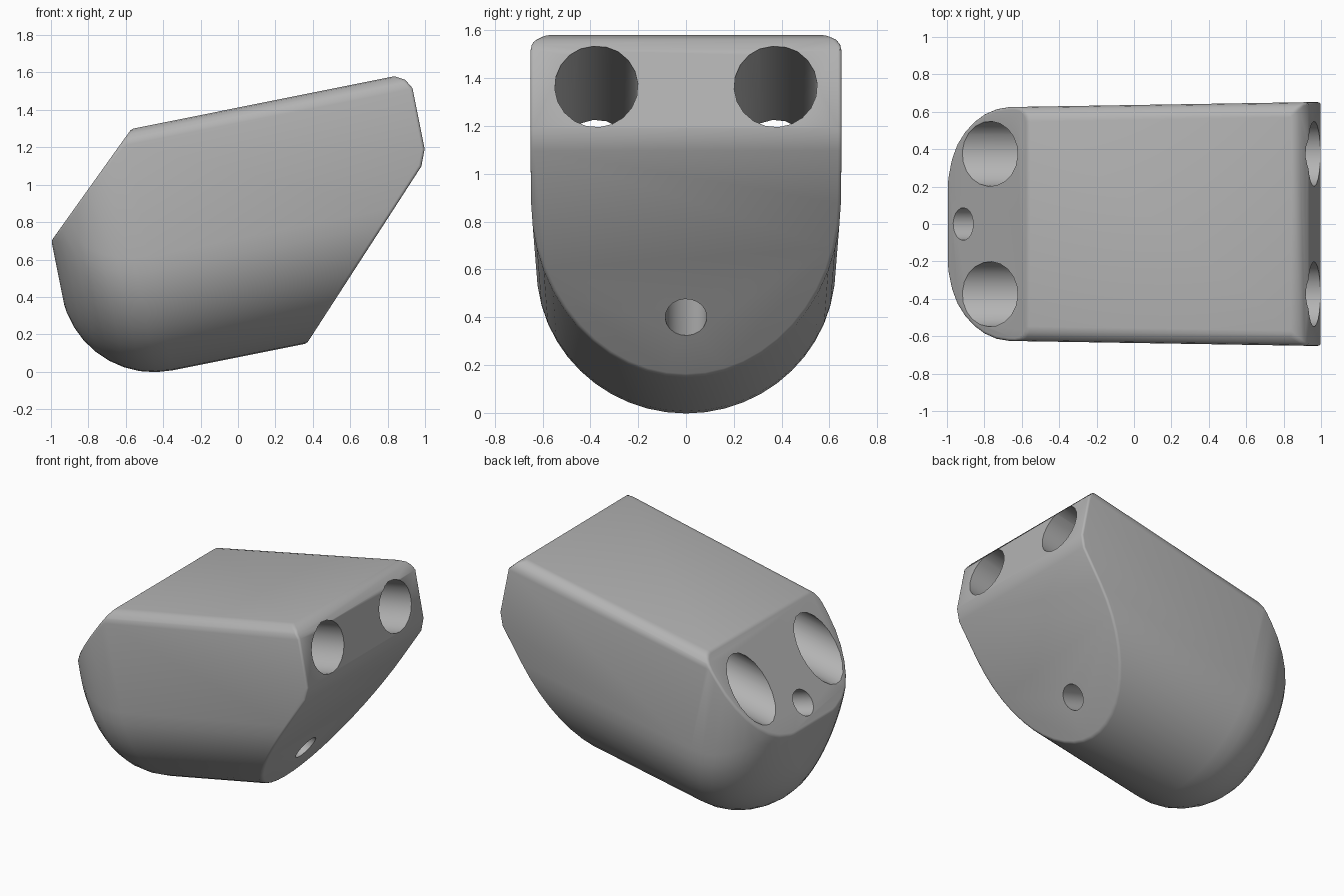
import bpy, bmesh, math
from mathutils import Vector, Matrix

if "Cube" in bpy.data.objects:
    bpy.data.objects.remove(bpy.data.objects["Cube"], do_unlink=True)

TILT = Matrix.Rotation(-math.atan(0.2), 4, 'Y')   # the block leans up towards +x
FRONT, BACK = 1.212, -0.843                       # ends along the leaning axis
TOP, BOTTOM = 1.385, 0.076

grey = bpy.data.materials.new("plain grey")
grey.use_nodes = True
GREY = (0.45, 0.45, 0.45, 1)
grey.diffuse_color = GREY
grey.node_tree.nodes["Principled BSDF"].inputs["Base Color"].default_value = GREY


def make_object(name, bm):
    bmesh.ops.recalc_face_normals(bm, faces=bm.faces)
    mesh = bpy.data.meshes.new(name)
    bm.to_mesh(mesh)
    bm.free()
    mesh.materials.append(grey)
    obj = bpy.data.objects.new(name, mesh)
    bpy.context.collection.objects.link(obj)
    return obj


def u_section(half, low):
    """U-shaped outline with a rounded belly and softened top corners."""
    pts = []
    r = 0.08
    for i in range(25):
        a = math.pi * i / 24
        pts.append((-half * math.cos(a), low + 0.62 * (1 - math.sin(a))))
    for side, start in ((1, 0), (-1, 90)):
        for i in range(5):
            a = math.radians(start + 22.5 * i)
            pts.append((side * (half - r) + r * math.cos(a), TOP - r + r * math.sin(a)))
    return pts


def nose(depth, r):
    """Inset of a rounded end at a given distance from its tip."""
    t = max(0.0, 1 - depth / r)
    return r * (1 - math.sqrt(1 - t * t))


def slice_off(bm, u, v, degrees):
    """Cut away all beyond a plane whose normal leans by an angle from the axis."""
    a = math.radians(degrees)
    cut = bmesh.ops.bisect_plane(bm, geom=bm.verts[:] + bm.edges[:] + bm.faces[:],
                                 plane_co=(u, 0, v), clear_outer=True,
                                 plane_no=(math.cos(a), 0, math.sin(a)))
    edges = [e for e in cut["geom_cut"] if isinstance(e, bmesh.types.BMEdge)]
    bmesh.ops.holes_fill(bm, edges=edges, sides=0)


# Block: U sections lofted along the axis, closing into a rounded back end
bm = bmesh.new()
stations = [BACK + 0.5 * (1 - math.cos(math.pi / 2 * i / 9)) for i in range(1, 10)]
rings = []
for u in [BACK + 0.002] + stations + [FRONT]:
    depth = u - BACK
    half = 0.632 + 0.016 * u - nose(depth, 0.42)
    low = BOTTOM + nose(depth, 0.5)
    rings.append([bm.verts.new((u, y, v)) for y, v in u_section(half, low)])
for a, b in zip(rings, rings[1:]):
    for i in range(len(a)):
        j = (i + 1) % len(a)
        bm.faces.new((a[i], a[j], b[j], b[i]))
bm.faces.new(rings[0])
bm.faces.new(rings[-1])

# Slanted faces: upper back and lower front
slice_off(bm, -0.304, TOP, 133.1)
slice_off(bm, 0.406, 0.092, -44.2)
# Rounded front: eased lower bend and top edge
slice_off(bm, 1.195, 0.93, -22)
for angle in (30, 60):
    a = math.radians(angle)
    slice_off(bm, FRONT - 0.11 * (1 - math.cos(a)), TOP - 0.11 * (1 - math.sin(a)), angle)
bmesh.ops.remove_doubles(bm, verts=bm.verts, dist=0.015)
bmesh.ops.dissolve_degenerate(bm, edges=bm.edges, dist=0.001)
bmesh.ops.recalc_face_normals(bm, faces=bm.faces)
sharp = [e for e in bm.edges if e.is_manifold and e.calc_face_angle(0) > math.radians(33)]
bmesh.ops.bevel(bm, geom=sharp, offset=0.045, segments=3, profile=0.5,
                affect='EDGES', clamp_overlap=True)
bm.transform(TILT)
block = make_object("drilled_block", bm)


def add_drill(bm, start, end, radius):
    """Add one closed cylinder that overshoots both ends."""
    start, end = Vector(start), Vector(end)
    axis = end - start
    turn = axis.to_track_quat('Z', 'Y').to_matrix().to_4x4()
    bmesh.ops.create_cone(bm, cap_ends=True, segments=20, radius1=radius,
                          radius2=radius, depth=axis.length + 0.8,
                          matrix=TILT @ Matrix.Translation((start + end) / 2) @ turn
                          @ Matrix.Rotation(0.07, 4, 'Z'))


# Two large bores and one narrow channel, cut together
bm = bmesh.new()
for y in (0.375, -0.375):
    add_drill(bm, (BACK, y, 1.15), (FRONT, y, 1.15), 0.174)
add_drill(bm, (-0.741, 0, 0.985), (0.598, 0, 0.288), 0.087)
cutter = make_object("bore_cutters", bm)
cutter.hide_render = True
mod = block.modifiers.new("bores", 'BOOLEAN')
mod.object = cutter
mod.operation = 'DIFFERENCE'
mod.solver = 'EXACT'
mod.use_hole_tolerant = True

# Apply the cuts and shade smoothly with crisp rims
bpy.context.view_layer.objects.active = block
block.select_set(True)
bpy.ops.object.modifier_apply(modifier=mod.name)
bpy.data.objects.remove(cutter, do_unlink=True)
bpy.ops.object.shade_smooth_by_angle(angle=math.radians(35))
